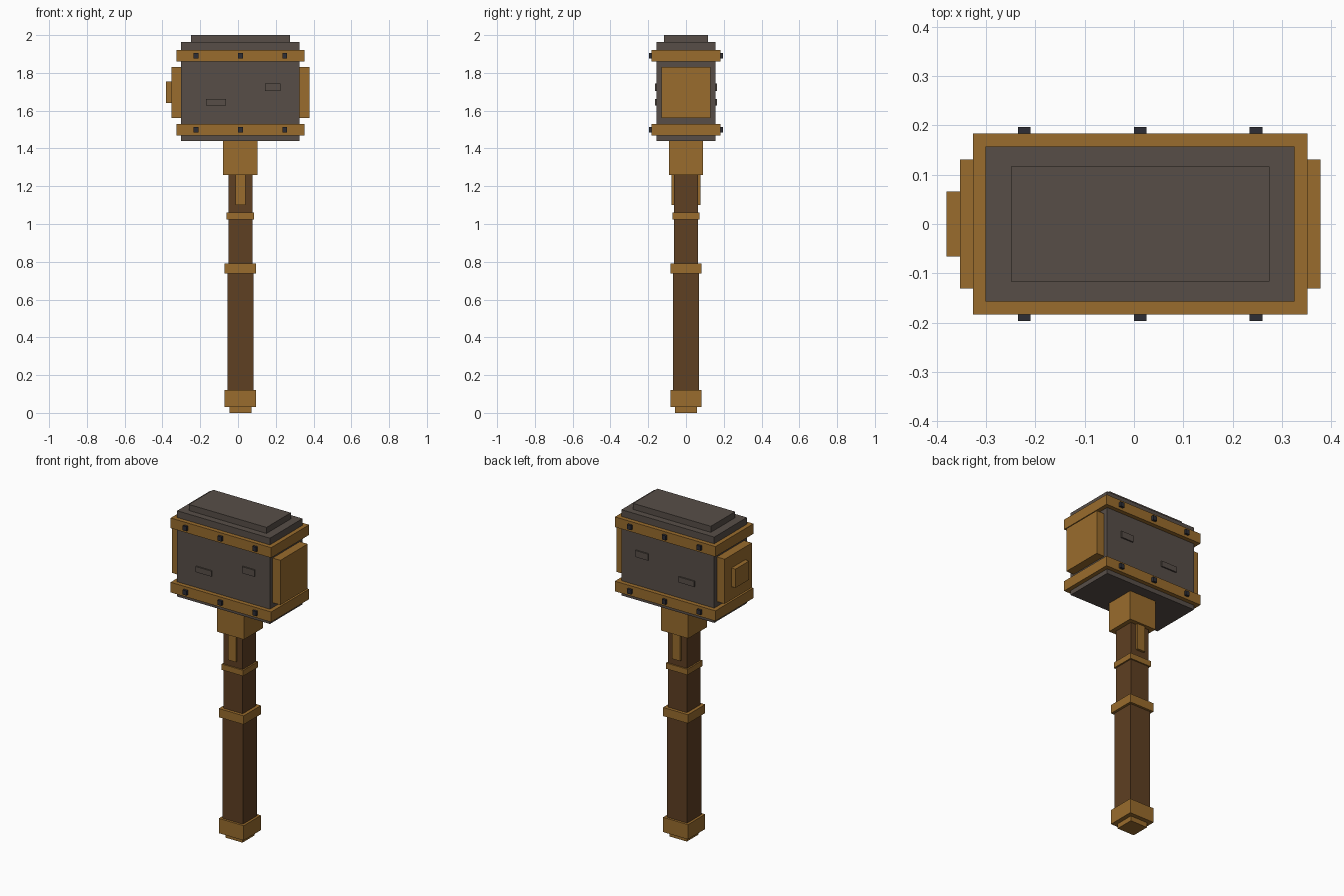
import bpy

if "Cube" in bpy.data.objects:
    bpy.data.objects.remove(bpy.data.objects["Cube"])


def make_material(name, rgb):
    mat = bpy.data.materials.new(name)
    mat.use_nodes = True
    mat.diffuse_color = (*rgb, 1)
    mat.node_tree.nodes["Principled BSDF"].inputs["Base Color"].default_value = (*rgb, 1)
    return mat


STONE = make_material("dark stone", (0.096, 0.076, 0.064))
BRASS = make_material("aged brass", (0.32, 0.15, 0.026))
WOOD = make_material("brown wood", (0.112, 0.050, 0.016))
IRON = make_material("black iron", (0.026, 0.027, 0.036))

AXIS = 0.0125  # x of the shaft's centre line


def box(name, mat, x, y, z):
    """Box from (low, high) ranges along each axis."""
    ranges = (x, y, z)
    bpy.ops.mesh.primitive_cube_add(size=1, location=[sum(r) / 2 for r in ranges])
    obj = bpy.context.object
    obj.name = name
    obj.scale = [r[1] - r[0] for r in ranges]
    bpy.ops.object.transform_apply(location=False, rotation=False, scale=True)
    obj.data.materials.append(mat)
    return obj


def centred(name, mat, half_x, half_y, low, high, x=AXIS):
    """Box centred on x and on y = 0."""
    return box(name, mat, (x - half_x, x + half_x), (-half_y, half_y), (low, high))


# Handle, from the foot upward
centred("pommel_foot", BRASS, 0.058, 0.057, 0, 0.04)
centred("pommel", BRASS, 0.084, 0.083, 0.03, 0.12)
centred("lower_shaft", WOOD, 0.069, 0.069, 0.11, 0.76)
centred("grip_ring", BRASS, 0.084, 0.083, 0.737, 0.79)
centred("upper_shaft", WOOD, 0.064, 0.064, 0.76, 1.28)
centred("neck_ring", BRASS, 0.073, 0.072, 1.025, 1.06)
centred("collar", BRASS, 0.091, 0.091, 1.26, 1.45)

# Head block and its stepped cap
centred("head", STONE, 0.313, 0.157, 1.44, 1.963)
centred("head_cap", STONE, 0.262, 0.117, 1.95, 2.0)

# Raised chips showing on both broad faces of the head
centred("high_chip", STONE, 0.042, 0.165, 1.704, 1.744, x=0.184)
centred("low_chip", STONE, 0.053, 0.165, 1.627, 1.661, x=-0.117)

# Bands around the head, with studs on both sides
for level, low, high in (("lower", 1.468, 1.53), ("upper", 1.86, 1.922)):
    centred(level + "_band", BRASS, 0.339, 0.183, low, high)
    mid = (low + high) / 2
    for i in (-1, 0, 1):
        for face, s in (("front", -1), ("back", 1)):
            x = AXIS + i * 0.235
            y = sorted((s * 0.175, s * 0.197))
            box(f"{level}_{face}_stud", IRON, (x - 0.013, x + 0.013), y,
                (mid - 0.014, mid + 0.014))

# Striking plates, with a boss on the right one
box("left_plate", BRASS, (0.31, 0.378), (-0.131, 0.131), (1.56, 1.832))
box("right_plate", BRASS, (-0.353, -0.29), (-0.131, 0.131), (1.56, 1.832))
box("right_boss", BRASS, (-0.38, -0.34), (-0.066, 0.066), (1.64, 1.754))

# Tongues below the collar, front and back
for face, s in (("front", -1), ("back", 1)):
    y = sorted((s * 0.055, s * 0.078))
    box(face + "_tongue", BRASS, (AXIS - 0.027, AXIS + 0.027), y, (1.1, 1.27))
